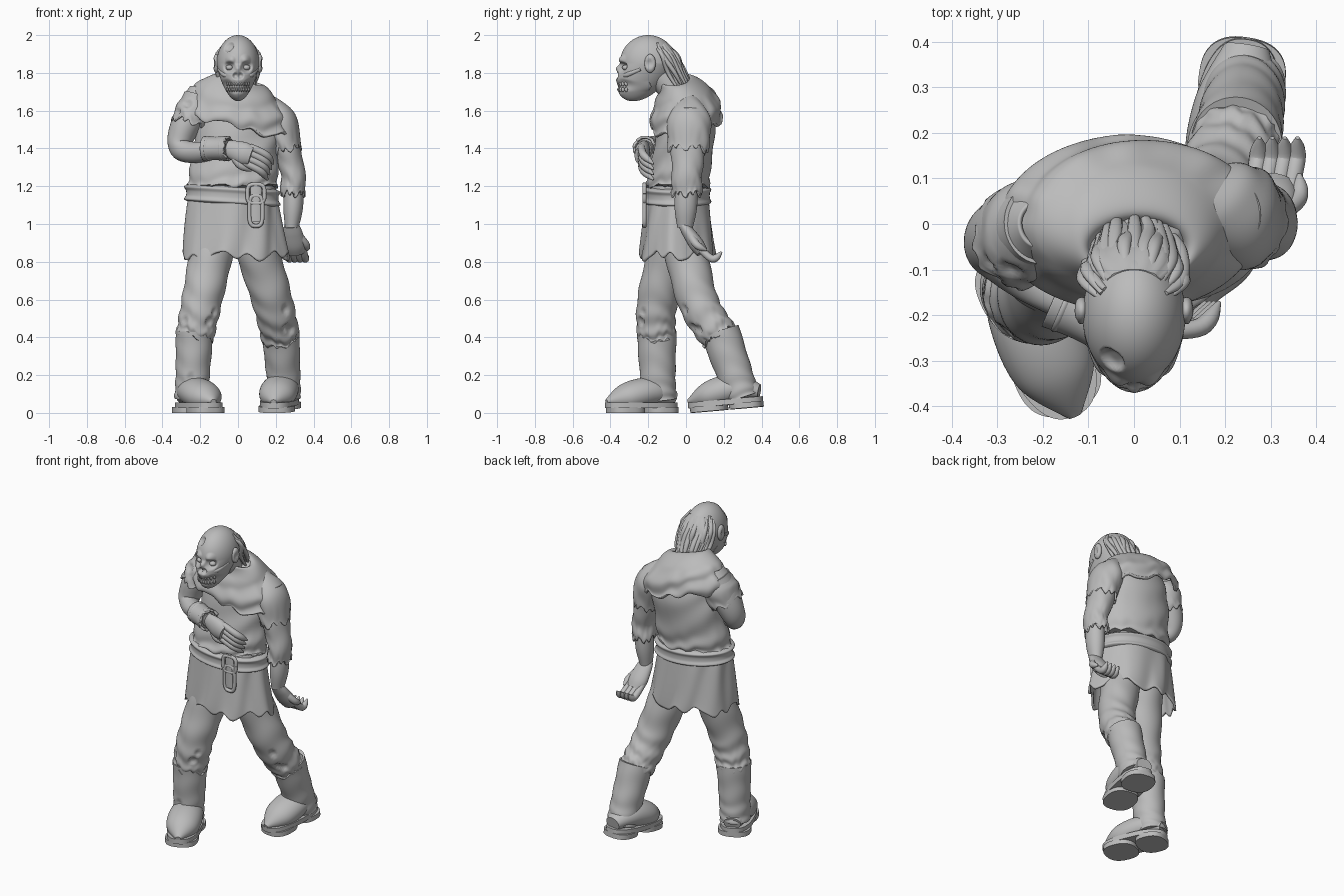
import bpy, bmesh, math, random
from mathutils import Vector, Matrix

random.seed(4)
if "Cube" in bpy.data.objects:
    bpy.data.objects.remove(bpy.data.objects["Cube"])

shade = 0.5
grey = bpy.data.materials.new("plain_grey")
grey.use_nodes = True
grey.diffuse_color = (shade, shade, shade, 1)
grey.node_tree.nodes["Principled BSDF"].inputs["Base Color"].default_value = grey.diffuse_color


def finish(name, bm):
    bmesh.ops.recalc_face_normals(bm, faces=bm.faces)
    mesh = bpy.data.meshes.new(name)
    bm.to_mesh(mesh)
    bm.free()
    mesh.materials.append(grey)
    mesh.shade_smooth()
    mesh.set_sharp_from_angle(angle=math.radians(50))
    obj = bpy.data.objects.new(name, mesh)
    bpy.context.collection.objects.link(obj)
    return obj


def curve(values, share):
    """Smooth value at a share of the way through a list of numbers or vectors."""
    last = len(values) - 1
    i = min(int(share * last), last - 1)
    t = share * last - i
    a, b, c, d = (values[min(max(k, 0), last)] for k in range(i - 1, i + 3))
    return 0.5 * (2 * b + (c - a) * t + (2 * a - 5 * b + 4 * c - d) * t * t
                  + (3 * b - a - 3 * c + d) * t ** 3)


def rounded(value, power):
    return math.copysign(abs(value) ** power, value)


def loft(name, path, radii, ratio=1, segments=56, rings=28, wrinkle=0, around=1, along=4, hem=0,
         level=False, tilt=(0, 0), side=(1, 0, 0), cloth=0, power=1):
    """Skin wrinkled elliptical rings along a path; cloth keeps its ends open."""
    path = [Vector(point) for point in path]
    bm, grid, u = bmesh.new(), [], Vector(side)
    for i in range(rings + 1):
        share = i / rings
        centre, radius = curve(path, share), max(curve(radii, share), .002)
        ahead, behind = curve(path, min(share + .02, 1)), curve(path, max(share - .02, 0))
        forward = (ahead - behind).normalized()
        if level:
            u, v = Vector((1, 0, 0)), Vector((0, 1, 0))
        else:
            u = (u - forward * forward.dot(u)).normalized()
            v = forward.cross(u)
        ring = []
        for k in range(segments):
            a = math.tau * k / segments
            wave = math.sin(around * a + math.tau * along * share + 1.5 * math.sin(2 * a + 3 * share))
            offset = u * rounded(math.cos(a), power) + v * rounded(math.sin(a), power) * ratio
            offset *= radius * (1 + wrinkle * wave * (share + .3))
            offset.z += tilt[0] * offset.x + tilt[1] * offset.y
            ragged = math.sin(5 * a + 1) + math.sin(11 * a) + math.sin(17 * a + 2) / 2
            drop = hem * ragged * max(0, share * 2 - 1)
            fall = Vector((0, 0, -1)) if level else forward
            ring.append(bm.verts.new(centre + offset + fall * drop))
        grid.append(ring)
    for upper, lower in zip(grid, grid[1:]):
        for k in range(segments):
            bm.faces.new((upper[k - 1], upper[k], lower[k], lower[k - 1]))
    if not cloth:
        bm.faces.new(grid[0])
        bm.faces.new(grid[-1])
    obj = finish(name, bm)
    if cloth:
        thickness = obj.modifiers.new("thickness", "SOLIDIFY")
        thickness.thickness, thickness.offset = cloth, 0
    return obj


def press(obj, centre, radius):
    """Press a small hole into a surface."""
    normals = [vert.normal.copy() for vert in obj.data.vertices]
    for vert, normal in zip(obj.data.vertices, normals):
        distance = (vert.co - centre).length / radius
        if distance < 1:
            vert.co -= normal * radius * (1 - distance ** 4) / 2


def tear(obj, count):
    """Scatter torn holes over the front of the lower half of a garment."""
    vertices = list(obj.data.vertices)
    front = [v.co.copy() for v in vertices[len(vertices) // 2:] if v.normal.y < -.4]
    for centre in random.sample(front, count):
        press(obj, centre, random.uniform(.02, .03))


def ball(name, centre, size, detail=3):
    bm = bmesh.new()
    place = Matrix.Translation(centre) @ Matrix.Diagonal((*size, 1))
    bmesh.ops.create_icosphere(bm, subdivisions=detail, radius=1, matrix=place)
    return finish(name, bm)


def hoop(name, centre, width, height):
    """Upright rounded loop facing the front."""
    corners = [math.tau * k / 32 for k in range(33)]
    loft(name, [centre + Vector((width * rounded(math.cos(a), .6), 0, height * rounded(math.sin(a), .6)))
                for a in corners], [.011, .011], segments=12, rings=64, side=(0, 1, 0))


# Joints that the body hangs on
waist = Vector((-.03, -.045, 1.2))
skull = Vector((0, -.2, 1.85))
right_shoulder, right_elbow = Vector((-.21, 0, 1.67)), Vector((-.305, -.06, 1.4))
left_shoulder, left_elbow = Vector((.21, .02, 1.6)), Vector((.29, .005, 1.25))
right_wrist, left_wrist = Vector((-.05, -.22, 1.4)), Vector((.285, -.005, .98))
down = Vector((0, 0, -.1))

# Torso, tunic skirt and ragged cowl
loft("torso", [(0, 0, 1.74), (0, 0, 1.66), (0, 0, 1.5), (-.02, -.03, 1.3), waist], [.1, .18, .22, .23, .24],
     ratio=.7, segments=80, rings=40, wrinkle=.025, around=2, level=True, hem=.008)
loft("tunic_skirt", [waist, waist + down, (-.02, -.045, .83)], [.22, .235, .275], ratio=.7, segments=120,
     wrinkle=.035, around=7, along=.3, hem=.015, level=True, cloth=.012)
loft("cowl", [(0, -.06, 1.66), (.01, -.05, 1.755), (0, -.01, 1.7), (0, 0, 1.62), (0, 0, 1.535)],
     [.1, .12, .2, .265, .285], ratio=.64, segments=120, rings=60, wrinkle=.03, along=3, hem=.011,
     level=True, tilt=(-.24, .12), cloth=.016)

# Belt with edge ridges, buckle and hanging strap
loft("belt", [waist, waist + down], [.22, .255, .245, .245, .255, .22], ratio=.7, level=True, tilt=(-.06, 0))
buckle = waist + Vector((.125, -.175, -.04))
hoop("buckle", buckle, .045, .05)
hoop("strap_loop", buckle + down * .9, .035, .08)
loft("strap", [buckle - down * .6, buckle, buckle + down * 1.5], [.025, .03, .03], ratio=.3)

# Legs in baggy trousers, boots with creased shafts, rounded uppers and soles
legs = {
    "right": [(-.11, -.05, 1), (-.19, -.15, .6), (-.23, -.155, .4), (-.24, -.15, .2), (-.25, -.14, .07)],
    "left": [(.06, -.03, 1), (.18, .06, .6), (.225, .18, .4), (.24, .26, .2), (.245, .3, .08)],
}
feet = {
    "right": Matrix.Translation((-.27, -.09, 0)) @ Matrix.Rotation(math.radians(23), 4, "Z"),
    "left": Matrix.Translation((.245, .37, .03)) @ Matrix.Rotation(math.radians(-9), 4, "Z")
    @ Matrix.Rotation(math.radians(5), 4, "X"),
}
for name, (hip, knee, cuff, shin, ankle) in legs.items():
    trouser = loft(name + "_trouser", [hip, knee, cuff], [.12, .107, .1], segments=72, rings=48,
                   wrinkle=.035, along=5, hem=.008)
    tear(trouser, 3)
    shaft = loft(name + "_boot_shaft", [Vector(cuff) - down * .3, shin, ankle], [.1, .09, .087],
                 ratio=1.05, wrinkle=.025)
    tear(shaft, 1)
    upper = loft(name + "_boot_upper", [(0, .025, .08), (0, -.1, .11), (0, -.25, .082), (0, -.36, .06)],
                 [.05, .095, .092, .015], ratio=.8)
    parts = [upper]
    for part, middle, half, bottom in (("welt", -.16, .2, .025), ("heel", -.05, .09, 0),
                                       ("sole", -.25, .1, 0)):
        parts.append(loft(f"{name}_{part}", [(0, middle, bottom), (0, middle, bottom + .03)], [.095, .095],
                          ratio=half / .095, rings=2, level=True, power=.8))
    for part in parts:
        part.matrix_world = feet[name]

# Right arm folded across the chest, with a banded bracer
loft("right_arm", [right_shoulder, right_elbow, right_wrist], [.08, .08, .058, .05, .04], ratio=1.1,
     rings=48, wrinkle=.02)
sleeve = loft("right_sleeve", [right_shoulder - down * .5, right_shoulder.lerp(right_elbow, .2),
                               right_shoulder.lerp(right_elbow, .55)], [.04, .088, .092],
              ratio=1.15, hem=.01, wrinkle=.03, around=2, along=2, cloth=.01)
tear(sleeve, 2)
cuff_start = right_elbow.lerp(right_wrist, .5) + Vector((0, -.025, 0))
loft("bracer", [cuff_start, right_wrist], [.058, .055, .06], hem=.004, side=(0, 0, 1), cloth=.014)
for share in (.2, .8):
    band = [cuff_start.lerp(right_wrist, share + step) for step in (-.1, .1)]
    loft("bracer_band", band, [.055, .066, .055], rings=8, side=(0, 0, 1))

# Left arm hanging, with a torn outer and a longer inner sleeve
loft("left_arm", [left_shoulder, left_elbow, left_wrist], [.07, .06, .05, .052, .036], ratio=1.15)
loft("left_inner_sleeve", [left_shoulder, left_shoulder.lerp(left_elbow, .5), left_elbow - down * .2,
                           left_elbow + down * .9],
     [.06, .07, .06, .062], ratio=1.25, hem=.012, wrinkle=.045, along=3, cloth=.01)
loft("left_outer_sleeve", [left_shoulder + Vector((-.06, 0, .06)), left_shoulder.lerp(left_elbow, .15),
                           left_shoulder.lerp(left_elbow, .6)],
     [.03, .08, .074], ratio=1.35, hem=.012, wrinkle=.03, around=2, along=2, cloth=.012)


def hand(name, wrist, reach, spread, curl):
    """Palm, four curled fingers and a thumb."""
    reach, spread, curl = Vector(reach), Vector(spread), Vector(curl)
    palm = wrist + reach
    loft(name + "_palm", [wrist - reach * .1, palm], [.04, .052, .06, .05], ratio=.65, side=spread)
    for i in range(4):
        base = palm + spread * (i - 1.5)
        loft(name + "_finger", [base - reach * .2, base + reach * .45 + curl * .3, base + reach * .6 + curl],
             [.018, .02, .019, .005], segments=14, rings=14, side=spread)
    base = wrist + reach * .3 - spread
    loft(name + "_thumb", [base, base + reach * .4 - spread * 1.2, base + reach * .8 - spread + curl * .3],
         [.02, .021, .018, .005], segments=14, rings=14, side=spread)


hand("right", right_wrist, reach=(.12, -.02, -.04), spread=(.01, 0, .028), curl=(.03, .08, -.06))
hand("left", left_wrist, reach=(.02, .09, -.13), spread=(-.028, 0, 0), curl=(0, .05, .08))

# Neck and skull-like head, shaped from a sphere
loft("neck", [(0, 0, 1.62), (0, -.06, 1.7), (0, -.15, 1.8)], [.1, .075, .075])
head = ball("head", (0, 0, 0), (1, 1, 1), detail=6)
for vert in head.data.vertices:
    x, y, z = vert.co
    jaw = max(0, -z)
    vert.co = skull + Vector((.113 * x * (1 - .25 * jaw), .15 * y - .08 * jaw, z * (.2 if jaw else .15)))
# Mirrored facial forms: x, height from the skull's middle, radius, depth
features = {
    "socket": (.045, -.02, .035, .03), "nose": (.012, -.065, .02, .024),
    "cheek_hollow": (.06, -.115, .035, .022), "mouth": (.02, -.125, .04, .012),
    "brow": (.04, .02, .03, -.014), "bridge": (0, -.025, .02, -.012),
}
for x, height, radius, depth in features.values():
    for vert in head.data.vertices:
        distance = math.hypot(abs(vert.co.x) - x, vert.co.z - skull.z - height) / radius
        if vert.co.y < skull.y and distance < 1:
            vert.co.y += depth * (1 - distance ** 2) ** 1.5
press(head, skull + Vector((-.055, -.105, .095)), .035)
for name, mirror in (("right", -1), ("left", 1)):
    ball(name + "_eye", skull + Vector((mirror * .045, -.118, -.022)), (.02, .02, .015))
    ear = ball(name + "_ear", skull + Vector((mirror * .115, .01, 0)), (.018, .03, .05))
    press(ear, skull + Vector((mirror * .135, .005, 0)), .025)
    cheek = [(.03, -.134, -.065), (.07, -.112, -.06), (.1, -.04, -.03)]
    loft(name + "_cheekbone", [skull + Vector((mirror * x, y, z)) for x, y, z in cheek],
         [.008, .014, .01], segments=16)
for i in range(10):
    x = (i - 4.5) / 80
    bite = Vector((x, -.036 - .15 * math.sqrt(.64 - (x / .095) ** 2), -.123))
    for row, lift in (("upper", .015), ("lower", -.015)):
        ball(row + "_tooth", skull + bite + Vector((0, 0, lift)), (.006, .009, .013), detail=2)

# Stringy hair from the back of the scalp to the collar
loft("hair_mass", [(0, -.13, 1.95), (0, -.1, 1.88), (0, -.05, 1.78), (0, -.02, 1.7)], [.06, .1, .09, .08],
     ratio=.55, wrinkle=.06, around=13, along=.5)
for i in range(15):
    angle = (i - 7) / 7 * 1.4
    out, back = math.sin(angle), math.cos(angle)
    stray, sway = random.uniform(-.015, .015), random.uniform(-.01, .015)
    strand = [(.075 * out, .03 + .05 * back, .1 + stray), (.11 * out, .055 + .09 * back + sway, .04),
              (.1 * out + stray, .095 + .1 * back - sway, -.05), (.09 * out, .15 + .08 * back, -.13 + stray)]
    loft("hair_strand", [skull + Vector(point) for point in strand], [.006, .016, .015, .006],
         ratio=.8, segments=10, rings=18)
